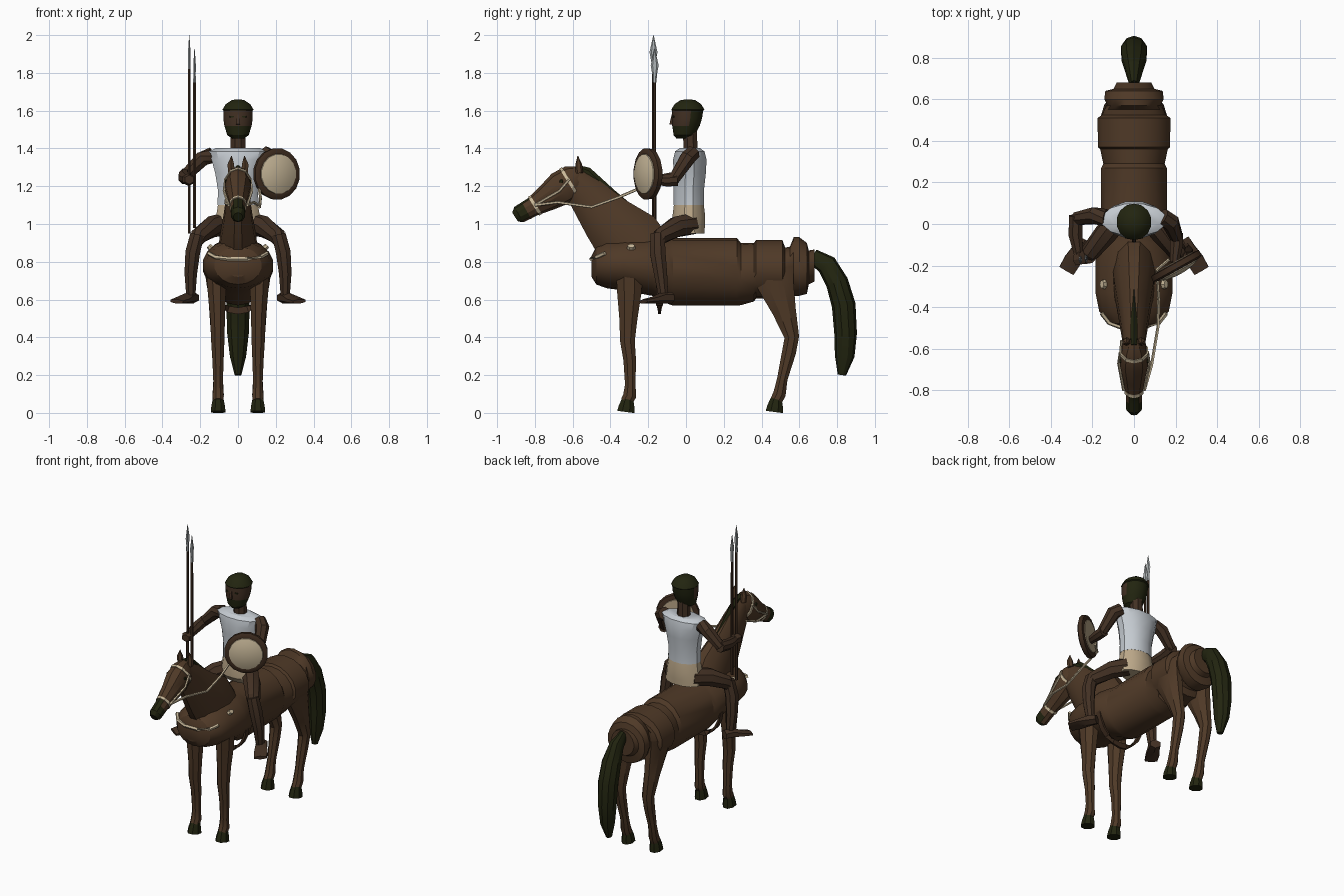
import bpy, math
from mathutils import Vector

def material(name, rgb):
    m = bpy.data.materials.new(name)
    m.diffuse_color = (*rgb, 1)
    return m

COAT = material("bay coat", (.078, .041, .020))
SKIN = material("dark skin", (.055, .030, .017))
HAIR = material("dark hair", (.016, .018, .005))
WHITE = material("white tunic", (.56, .60, .64))
CREAM = material("cream leather", (.58, .48, .32))
TAN = material("tan skirt", (.50, .39, .25))
STEEL = material("steel", (.42, .45, .46))
WOOD = material("dark wood", (.050, .026, .014))

def build(name, verts, faces, mats, rule=None):
    """Mesh object; rule(face centre) picks the material slot."""
    me = bpy.data.meshes.new(name)
    me.from_pydata(verts, [], faces)
    for m in mats:
        me.materials.append(m)
    if rule:
        for p in me.polygons:
            p.material_index = rule(p.center)
    me.shade_smooth()
    me.set_sharp_from_angle(angle=math.radians(29))
    ob = bpy.data.objects.new(name, me)
    bpy.context.collection.objects.link(ob)
    return ob

def loft(name, rings, mats, n=8, rule=None, tangent=None):
    """Skin over rings (x, y, z, half width across x, half depth)."""
    mats = mats if isinstance(mats, list) else [mats]
    pts = [Vector(r[:3]) for r in rings]
    verts, faces = [], []
    for i, r in enumerate(rings):
        t = tangent or pts[min(i + 1, len(pts) - 1)] - pts[max(i - 1, 0)]
        t = Vector(t).normalized()
        ref = Vector((1, 0, 0)) if abs(t.x) < .93 else Vector((0, 1, 0))
        s = (ref - t * t.dot(ref)).normalized()
        u = t.cross(s)
        for k in range(n):
            a = math.tau * (k + .5) / n
            verts.append(pts[i] + s * r[3] * math.cos(a) + u * r[4] * math.sin(a))
    for i in range(len(rings) - 1):
        for k in range(n):
            j = (k + 1) % n
            faces.append((i*n + k, i*n + j, (i+1)*n + j, (i+1)*n + k))
    faces += [tuple(range(n))[::-1], tuple(range(len(verts) - n, len(verts)))]
    return build(name, verts, faces, mats, rule)

def tube(name, pts, r, mat, n=6):
    return loft(name, [(*p, r, r) for p in pts], mat, n)

def side_loft(name, rings, mat, n=8):
    """Pair of mirrored parts, left and right."""
    for s, tag in ((1, "left"), (-1, "right")):
        loft(tag + "_" + name, [(s * r[0], *r[1:]) for r in rings], mat, n)

# Horse body: chest, barrel, and stepped hindquarters (y, z, half x, half z)
body = [(-.50, .775, .06, .055), (-.475, .78, .125, .10), (-.42, .785, .17, .125),
        (-.33, .785, .188, .137), (-.18, .775, .188, .155), (-.09, .75, .172, .175),
        (-.07, .747, .16, .178), (.27, .747, .16, .178), (.29, .735, .15, .165),
        (.36, .745, .165, .155), (.37, .76, .176, .155), (.51, .76, .178, .155),
        (.525, .76, .155, .115), (.55, .77, .145, .11), (.57, .775, .13, .155),
        (.60, .775, .145, .155), (.64, .765, .14, .135), (.65, .77, .10, .09),
        (.68, .78, .085, .085)]
loft("horse_body", [(0, y, z, a, b) for y, z, a, b in body], COAT, 18, tangent=(0, 1, 0))

# Horse neck, head and muzzle
loft("horse_neck", [(0, -.20, .80, .11, .17), (0, -.30, .91, .10, .19),
                    (0, -.42, 1.03, .078, .145), (0, -.53, 1.16, .06, .105),
                    (0, -.60, 1.24, .05, .07)], COAT, 12)
loft("horse_head", [(0, -.55, 1.265, .035, .05), (0, -.59, 1.235, .06, .085),
                    (0, -.66, 1.19, .072, .092), (0, -.74, 1.135, .055, .07),
                    (0, -.81, 1.092, .042, .052), (0, -.845, 1.072, .04, .05),
                    (0, -.885, 1.05, .04, .047), (0, -.905, 1.037, .024, .028)],
     [COAT, HAIR], 10, lambda c: int(c.y < -.845))
side_loft("ear", [(.035, -.565, 1.27, .02, .02), (.038, -.568, 1.315, .02, .018),
                  (.034, -.573, 1.36, .002, .002)], COAT, 6)
side_loft("horse_eye", [(.062, -.66, 1.225, .011, .011), (.07, -.66, 1.225, .008, .008)], HAIR, 8)

# Mane along the crest
loft("mane", [(0, -.585, 1.295, .016, .02), (0, -.53, 1.27, .02, .035),
              (0, -.40, 1.145, .021, .04), (0, -.27, 1.035, .02, .04),
              (0, -.15, .95, .015, .02)], HAIR, 6)

# Tail
loft("tail", [(0, .67, .83, .022, .04), (0, .745, .785, .045, .055),
              (0, .80, .69, .062, .06), (0, .835, .57, .065, .063),
              (0, .845, .42, .06, .06), (0, .84, .30, .045, .052),
              (0, .825, .20, .018, .022)], HAIR, 10)

# Horse legs and hooves
side_loft("front_leg", [(.115, -.30, .74, .055, .075), (.112, -.30, .64, .052, .07),
                        (.108, -.305, .50, .042, .052), (.107, -.31, .38, .038, .042),
                        (.106, -.298, .28, .032, .036), (.105, -.295, .15, .027, .03),
                        (.105, -.298, .09, .032, .038), (.105, -.315, .06, .03, .035)], COAT, 8)
side_loft("hind_leg", [(.115, .46, .76, .052, .12), (.113, .475, .68, .052, .105),
                       (.11, .52, .54, .045, .068), (.107, .56, .40, .038, .042),
                       (.106, .545, .32, .034, .04), (.105, .51, .18, .027, .03),
                       (.105, .495, .10, .032, .036), (.105, .475, .06, .03, .035)], COAT, 8)
for hoof, y in (("front_hoof", -.318), ("hind_hoof", .468)):
    side_loft(hoof, [(.105, y, .005, .042, .05), (.105, y + .004, .035, .039, .045),
                     (.105, y + .01, .075, .03, .032)], HAIR, 8)

# Girth strap hanging below the belly
arc = [math.pi * k / 10 for k in range(11)]
loft("girth", [(.165 * math.cos(a), -.14, .72 - .18 * math.sin(a), .01, .025) for a in arc], WOOD, 4)

# Bridle, reins and breast strap
def band(name, c, t, a, b):
    """Flat strap around the head, across direction t."""
    t = Vector(t).normalized()
    p = Vector(c)
    loft(name, [(*(p - t * .008), a, b), (*(p + t * .008), a, b)], CREAM, 10, tangent=t)

axis = (0, -.8, -.5)
band("noseband", (0, -.80, 1.098), axis, .048, .058)
band("browband", (0, -.615, 1.219), axis, .071, .092)
for s in (1, -1):
    tube("cheek_strap", [(s*.066, -.615, 1.24), (s*.074, -.67, 1.175), (s*.05, -.80, 1.10)], .007, CREAM, 5)
tube("left_rein", [(.05, -.80, 1.10), (.085, -.68, 1.115), (.115, -.50, 1.09),
                   (.12, -.36, 1.14), (.11, -.22, 1.20), (.17, -.17, 1.21)], .008, CREAM, 5)
tube("right_rein", [(-.05, -.80, 1.10), (-.066, -.66, 1.11), (-.06, -.56, 1.15)], .007, CREAM, 5)
tube("breast_strap", [(-.155, -.43, .845), (-.12, -.475, .825), (-.05, -.502, .815),
                      (.05, -.502, .815), (.12, -.475, .825), (.155, -.43, .845)], .011, CREAM, 5)
side_loft("strap_boss", [(.135, -.29, .865, .018, .026), (.155, -.29, .885, .014, .02)], CREAM, 7)

# Rider: skirt, tunic, neck
loft("skirt", [(0, .03, .95, .125, .07), (0, .015, .99, .128, .088),
               (0, .015, 1.04, .12, .09), (0, .015, 1.10, .11, .082)], TAN, 12, tangent=(0, 0, 1))
loft("tunic", [(0, .015, 1.10, .112, .083), (0, .015, 1.18, .11, .083),
               (0, .02, 1.27, .125, .088), (0, .02, 1.34, .145, .092),
               (0, .02, 1.385, .16, .08), (0, .02, 1.402, .12, .055)], WHITE, 12, tangent=(0, 0, 1))
loft("neck", [(0, .025, 1.38, .045, .04), (0, .02, 1.50, .04, .04)], SKIN, 8)

# Rider head: hair on crown and nape, beard on the jaw
def head_color(c):
    if c.z > 1.60 or (c.y > .025 and c.z > 1.48):
        return 1
    return int(c.z < 1.522 and c.y < .025)

loft("rider_head", [(0, -.02, 1.452, .03, .03), (0, -.01, 1.47, .058, .055),
                    (0, 0, 1.52, .074, .073), (0, .005, 1.56, .08, .08),
                    (0, .008, 1.60, .08, .083), (0, .01, 1.605, .085, .088),
                    (0, .01, 1.635, .066, .07), (0, .01, 1.655, .035, .04),
                    (0, .01, 1.66, .01, .01)], [SKIN, HAIR], 14, head_color, (0, 0, 1))
loft("nose", [(0, -.075, 1.527, .014, .018), (0, -.07, 1.58, .006, .008)], SKIN, 4)
side_loft("eye", [(.032, -.062, 1.568, .014, .006), (.032, -.070, 1.568, .012, .005)], HAIR, 6)

# Rider legs and feet
side_loft("thigh", [(.07, .03, 1.0, .055, .06), (.14, -.05, .985, .055, .058),
                    (.21, -.135, .935, .045, .045), (.225, -.155, .90, .035, .035)], SKIN, 8)
side_loft("shin", [(.215, -.15, .945, .04, .04), (.24, -.15, .85, .042, .045),
                   (.25, -.135, .74, .036, .038), (.25, -.12, .62, .026, .028)], SKIN, 8)
side_loft("foot", [(.235, -.075, .61, .036, .03), (.26, -.12, .61, .04, .032),
                   (.295, -.175, .598, .048, .018), (.325, -.225, .59, .045, .012)], SKIN, 6)

# Arms: right holds the spears, left carries the shield
loft("right_upper_arm", [(-.135, .03, 1.365, .042, .042), (-.19, .04, 1.345, .043, .043),
                         (-.28, .025, 1.255, .032, .032)], SKIN, 8)
loft("right_forearm", [(-.28, .04, 1.26, .034, .036), (-.282, -.05, 1.245, .036, .036),
                       (-.265, -.15, 1.235, .024, .026)], SKIN, 8)
loft("right_hand", [(-.265, -.135, 1.235, .026, .03), (-.262, -.17, 1.235, .038, .034),
                    (-.258, -.195, 1.235, .026, .024)], SKIN, 6)
loft("left_upper_arm", [(.135, .035, 1.375, .042, .042), (.175, .01, 1.35, .044, .044),
                        (.205, -.065, 1.235, .032, .032)], SKIN, 8)
loft("left_forearm", [(.205, -.045, 1.235, .034, .036), (.205, -.10, 1.23, .034, .034),
                      (.195, -.185, 1.235, .024, .024)], SKIN, 8)

# Round shield with domed face and brown rim
N = Vector((.485, -.875, 0))
C = Vector((.205, -.205, 1.265))

def disc(name, steps, mat):
    loft(name, [(*(C + N * d), r, r) for d, r in steps], mat, 16, tangent=N)

disc("shield_rim", [(-.022, .112), (-.018, .134), (.008, .137), (.016, .122), (.017, .108)], WOOD)
disc("shield_face", [(.012, .108), (.022, .105), (.034, .07), (.040, .02)], CREAM)
disc("shield_back", [(-.026, .104), (-.018, .106)], TAN)

# Two spears with leaf-shaped points
for x, y, low, top in ((-.258, -.172, .95, 2.0), (-.230, -.166, .98, 1.93)):
    loft("spear_shaft", [(x, y, low, .009, .009), (x, y, top - .16, .008, .008)], WOOD, 6)
    loft("spear_point", [(x, y, top - .18, .009, .010), (x, y, top - .14, .007, .012),
                         (x, y, top - .09, .008, .021), (x, y, top, .001, .001)], STEEL, 6)
